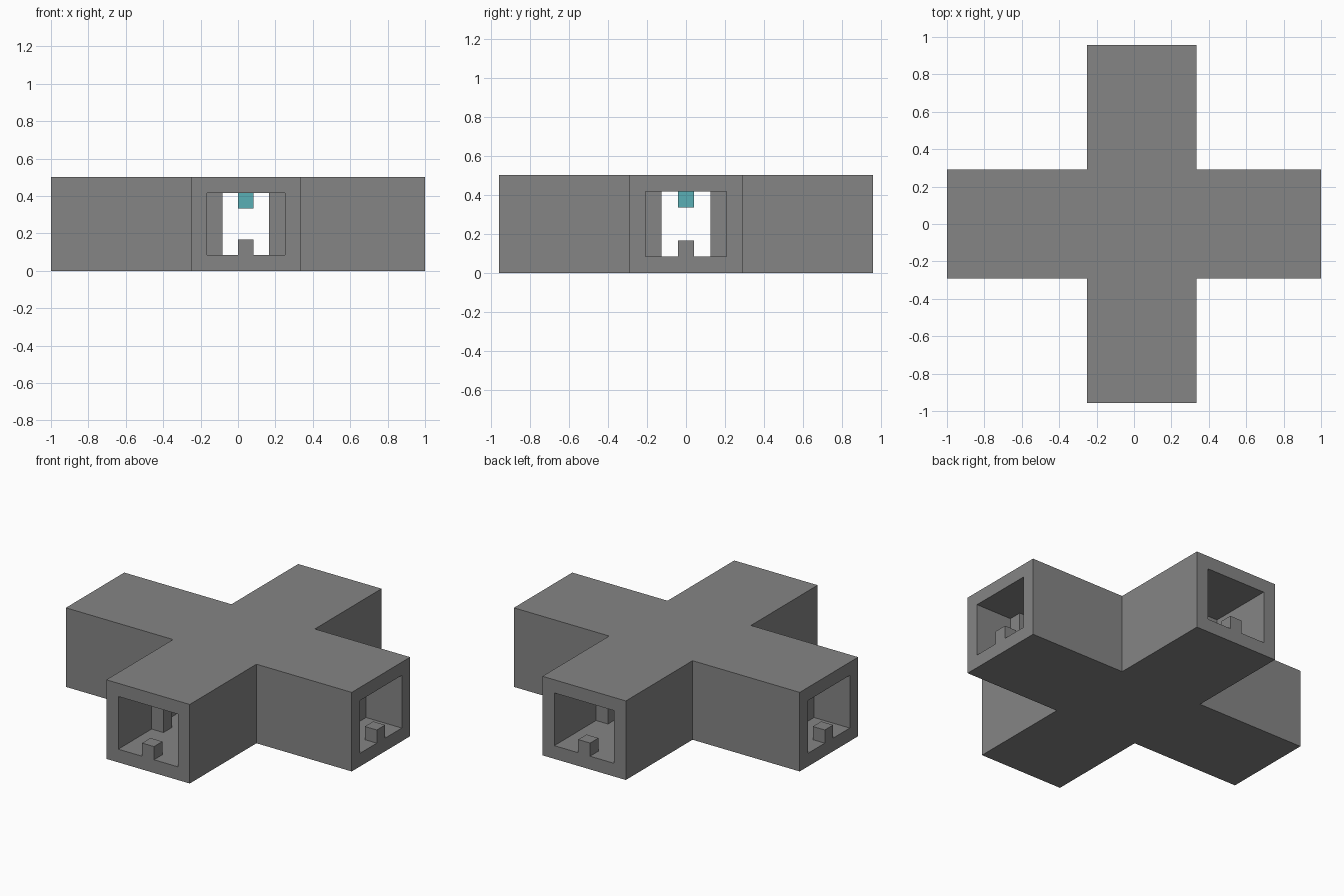
import bpy, bmesh
from mathutils import Vector

if "Cube" in bpy.data.objects:
    bpy.data.objects.remove(bpy.data.objects["Cube"], do_unlink=True)

U = 1 / 12                     # grid unit
CX = U / 2                     # centre line of the front-back corridor
HALF_X, HALF_Y = 12 * U, 11.5 * U


def material(name, rgb):
    m = bpy.data.materials.new(name)
    m.use_nodes = True
    m.diffuse_color = (*rgb, 1)
    m.node_tree.nodes["Principled BSDF"].inputs["Base Color"].default_value = (*rgb, 1)
    return m


STONE = material("grey stone", (0.235, 0.235, 0.235))
TEAL = material("teal lamp", (0.1, 0.43, 0.46))


def finish(name, bm, mat):
    bmesh.ops.recalc_face_normals(bm, faces=bm.faces)
    mesh = bpy.data.meshes.new(name)
    bm.to_mesh(mesh)
    bm.free()
    mesh.materials.append(mat)
    bpy.context.collection.objects.link(bpy.data.objects.new(name, mesh))


def block(name, low, size, mat=STONE):
    bm = bmesh.new()
    bmesh.ops.create_cube(bm, size=1)
    for v in bm.verts:
        v.co = Vector(l + (c + 0.5) * s for l, c, s in zip(low, v.co, size))
    finish(name, bm, mat)


def cross_outline(w):
    """Plan of the crossing, with arms of half width w."""
    a, b = CX - w, CX + w
    return [(a, -HALF_Y), (b, -HALF_Y), (b, -w), (HALF_X, -w), (HALF_X, w), (b, w),
            (b, HALF_Y), (a, HALF_Y), (a, w), (-HALF_X, w), (-HALF_X, -w), (a, -w)]


def cross_skin(bm, w, z0, z1):
    """Cross-shaped prism open at its four ends; returns the end rings."""
    plan = cross_outline(w)
    n = len(plan)
    low = [bm.verts.new((x, y, z0)) for x, y in plan]
    top = [bm.verts.new((x, y, z1)) for x, y in plan]
    bm.faces.new(low)
    bm.faces.new(top)
    rings = []
    for i in range(n):
        j = (i + 1) % n
        quad = [low[i], low[j], top[j], top[i]]
        if i % 3 == 0:
            rings.append(quad)
        else:
            bm.faces.new(quad)
    return rings


# Hollow corridor crossing: outer and inner skins joined by end frames
bm = bmesh.new()
outer = cross_skin(bm, 3.5 * U, 0, 6 * U)
inner = cross_skin(bm, 2.5 * U, U, 5 * U)
for o, i in zip(outer, inner):
    for k in range(4):
        m = (k + 1) % 4
        bm.faces.new((o[k], o[m], i[m], i[k]))
finish("corridor_crossing", bm, STONE)

# Floor stubs flush with each opening
cube = (U, U, U)
block("front_floor_stub", (0, -HALF_Y, U), cube)
block("back_floor_stub", (0, HALF_Y - U, U), cube)
block("left_floor_stub", (HALF_X - U, -U / 2, U), cube)
block("right_floor_stub", (-HALF_X, -U / 2, U), cube)

# Pairs of full-height pillars against the walls of each arm
pillar = (U, U, 4 * U)
for side, offset in (("a", -2.5 * U), ("b", 1.5 * U)):
    block("front_pillar_" + side, (CX + offset, -HALF_Y + 4 * U, U), pillar)
    block("back_pillar_" + side, (CX + offset, HALF_Y - 6 * U, U), pillar)
    block("left_pillar_" + side, (HALF_X - 4 * U, offset, U), pillar)
    block("right_pillar_" + side, (-HALF_X + 3 * U, offset, U), pillar)

# Lamp hanging from the ceiling in the middle
block("ceiling_lamp", (0, -U / 2, 4 * U), cube, TEAL)
